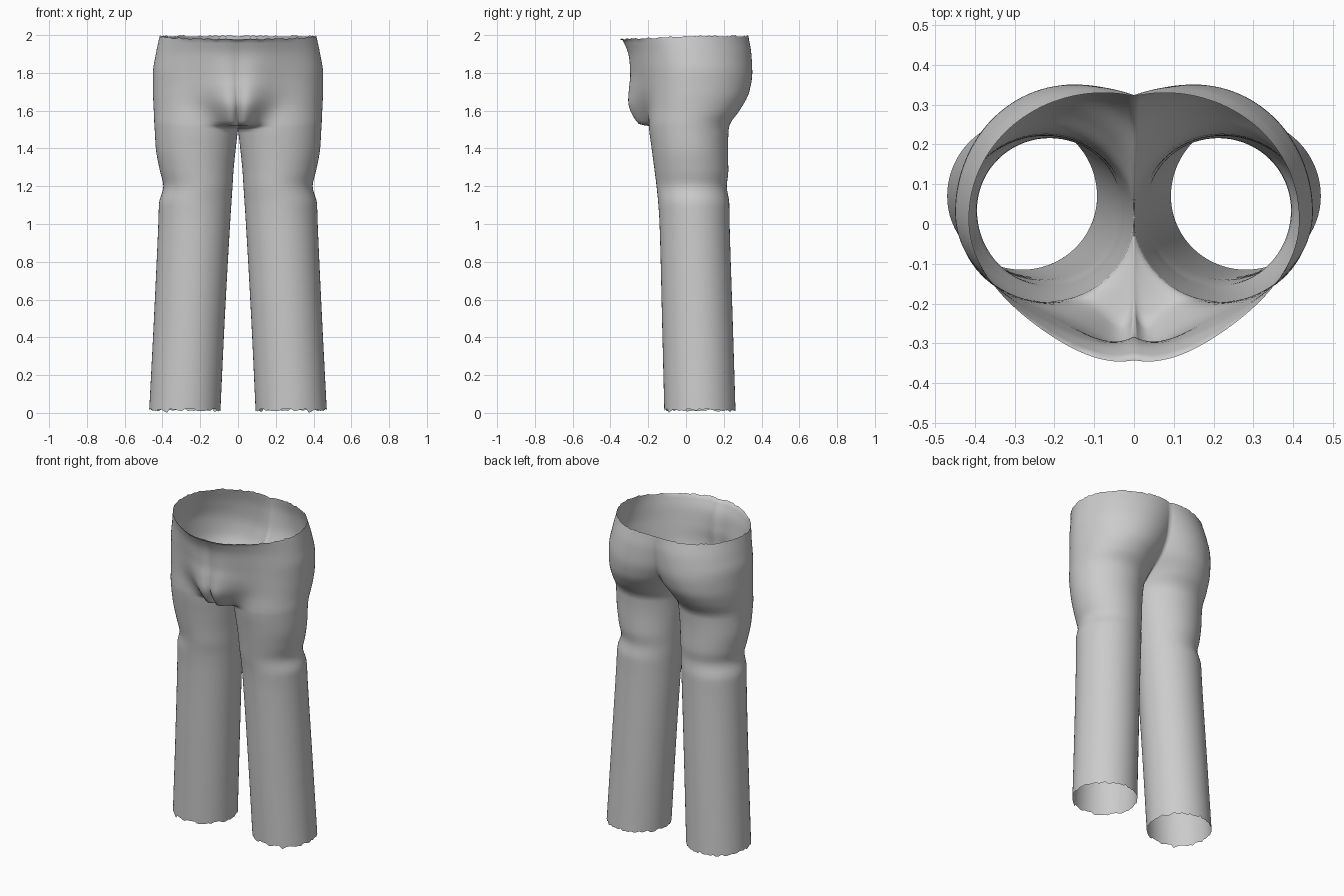
import bpy, bmesh, math, random

cube = bpy.data.objects.get("Cube")
if cube:
    bpy.data.objects.remove(cube)
random.seed(4)

# Half cross-sections, bottom to top:
# height, inner x, outer x, front y, back y, mid y, pouch depth, pouch width
LEVELS = [
    (.015, .093, .47, -.115, .262, .07, 0, .1),
    (.5, .07, .445, -.127, .247, .06, 0, .1),
    (1.0, .042, .422, -.14, .231, .045, 0, .1),
    (1.11, .035, .418, -.147, .229, .04, 0, .1),
    (1.2, .029, .395, -.156, .216, .035, 0, .1),
    (1.28, .024, .413, -.166, .224, .03, 0, .1),
    (1.4, .012, .435, -.182, .222, .02, 0, .1),
    (1.5, 0, .441, -.195, .226, .015, 0, .06),
    (1.53, -.005, .443, -.197, .234, .015, .175, .08),
    (1.6, -.025, .446, -.197, .283, .025, .19, .11),
    (1.7, -.09, .45, -.205, .335, .03, .142, .15),
    (1.8, -.15, .45, -.215, .351, .03, .102, .18),
    (1.9, -.2, .435, -.225, .346, .02, .09, .22),
    (1.995, -.26, .415, -.255, .33, .015, .095, .25),
]
COLUMNS = 72


def slope(i, c):
    """Monotone tangent of one column of the level table."""
    if i == 0 or i == len(LEVELS) - 1:
        j = max(i, 1)
        return (LEVELS[j][c] - LEVELS[j - 1][c]) / (LEVELS[j][0] - LEVELS[j - 1][0])
    before, after = [(LEVELS[j][c] - LEVELS[j - 1][c]) / (LEVELS[j][0] - LEVELS[j - 1][0])
                     for j in (i, i + 1)]
    return 2 * before * after / (before + after) if before * after > 0 else 0


def blend(i, t):
    """Smooth section between level i and the next."""
    a, b = LEVELS[i], LEVELS[i + 1]
    h = b[0] - a[0]
    s = t * t * (3 - 2 * t)
    out = [a[0] + h * t]
    for c in range(1, len(a)):
        out.append(a[c] * (1 - s) + b[c] * s + h * t * (1 - t)
                   * ((1 - t) * slope(i, c) - t * slope(i + 1, c)))
    return out


def ring(section):
    """One leg oval, clipped at the centre plane where both halves meet."""
    z, inner, outer, front, back, mid, pouch, width = section
    cx, rx = (inner + outer) / 2, (outer - inner) / 2
    end = math.pi - math.acos(min(1, cx / rx))
    points = []
    for k in range(COLUMNS + 1):
        angle = end * (2 * k / COLUMNS - 1)
        x = cx + rx * math.cos(angle)
        s = math.sin(angle)
        if inner <= 0 and k in (0, COLUMNS):
            x = 0
        y = mid + s * ((back - mid) if s > 0 else (mid - front))
        if k < COLUMNS / 2:
            y -= pouch * math.exp(-(x / width) ** 2)
        points.append([x, y, z])
    return points


# Stack the sections
sections = []
for i in range(len(LEVELS) - 1):
    steps = max(4, round((LEVELS[i + 1][0] - LEVELS[i][0]) / .02))
    sections += [blend(i, j / steps) for j in range(steps)]
sections.append(LEVELS[-1])
rings = [ring(s) for s in sections]

# Ragged hems, with the waist lower at the front
for p in rings[0]:
    p[2] += random.uniform(-.008, .008)
rings[0][COLUMNS // 3][2] = 0
rings[0][-1] = rings[0][0]
for p in rings[-1]:
    p[2] += random.uniform(-.004, .004) - .018 * max(0, -p[1] / .35)
rings[-1][COLUMNS * 3 // 4][2] = 2

bm = bmesh.new()
grid = [[bm.verts.new(p) for p in r] for r in rings]
for low, high in zip(grid, grid[1:]):
    for k in range(COLUMNS):
        bm.faces.new((low[k], low[k + 1], high[k + 1], high[k]))
bmesh.ops.remove_doubles(bm, verts=bm.verts, dist=.0002)
mesh = bpy.data.meshes.new("trousers")
bm.to_mesh(mesh)
bm.free()

trousers = bpy.data.objects.new("trousers", mesh)
bpy.context.collection.objects.link(trousers)
mirror = trousers.modifiers.new("mirror", 'MIRROR')
mirror.use_clip = True
mirror.merge_threshold = .0005

# Plain grey cloth
cloth = bpy.data.materials.new("grey_cloth")
cloth.use_nodes = True
grey = (.6, .6, .6, 1)
cloth.diffuse_color = grey
cloth.node_tree.nodes["Principled BSDF"].inputs["Base Color"].default_value = grey
mesh.materials.append(cloth)
for face in mesh.polygons:
    face.use_smooth = True
